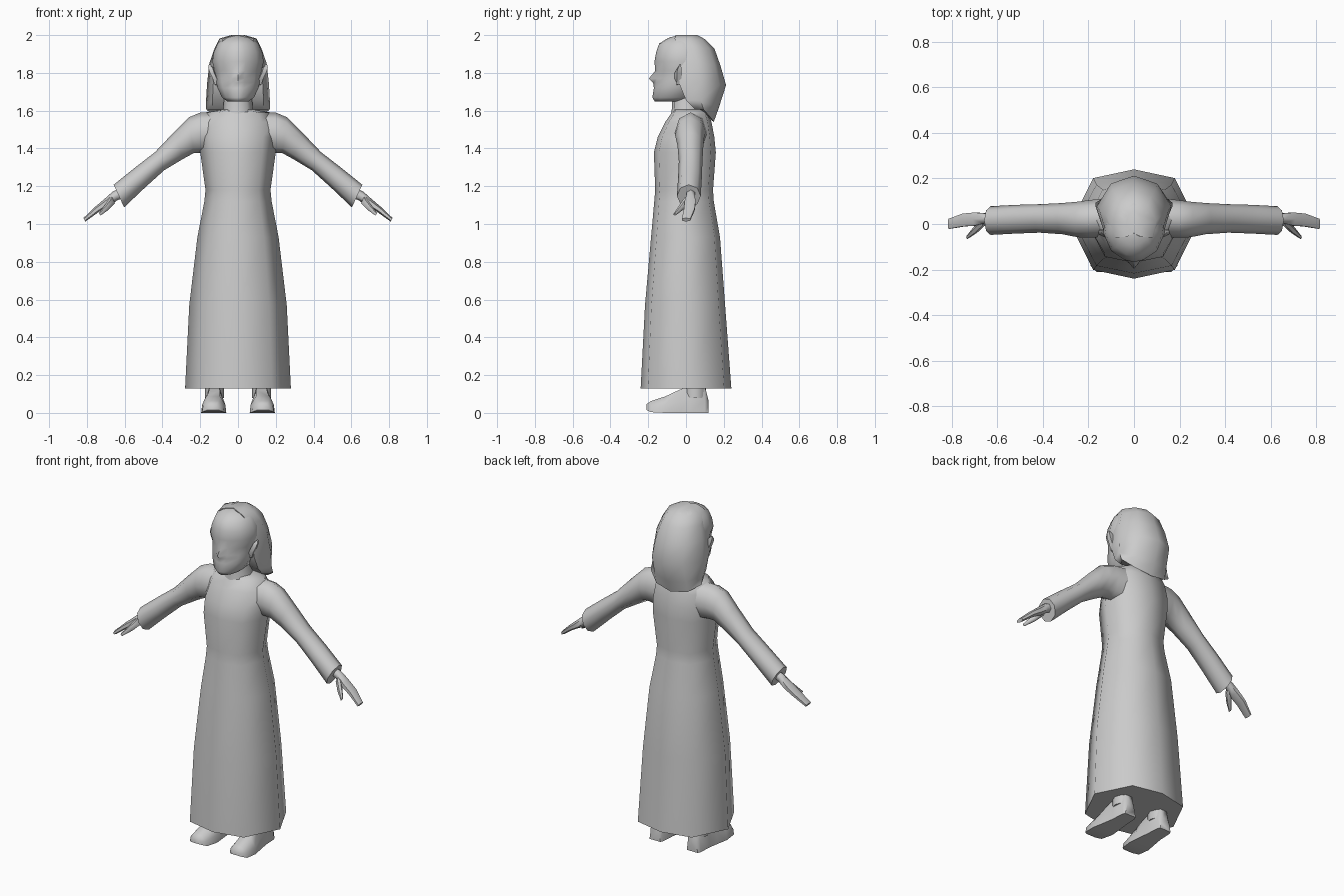
import bpy, bmesh, math
from mathutils import Vector

grey = bpy.data.materials.new("plain_grey")
grey.diffuse_color = (0.6, 0.6, 0.6, 1)


def loft(name, rings, mirror=False, angle=60):
    """Skin closed rings of equal length, cap both ends."""
    bm = bmesh.new()
    rows = [[bm.verts.new(p) for p in r] for r in rings]
    n = len(rows[0])
    for a, b in zip(rows, rows[1:]):
        for i in range(n):
            j = (i + 1) % n
            bm.faces.new((a[i], a[j], b[j], b[i]))
    bm.faces.new(rows[0][::-1])
    bm.faces.new(rows[-1])
    bmesh.ops.recalc_face_normals(bm, faces=bm.faces)
    me = bpy.data.meshes.new(name)
    bm.to_mesh(me)
    bm.free()
    ob = bpy.data.objects.new(name, me)
    bpy.context.collection.objects.link(ob)
    me.materials.append(grey)
    if mirror:
        ob.modifiers.new("mirror", 'MIRROR').use_clip = False
    bpy.ops.object.select_all(action='DESELECT')
    ob.select_set(True)
    bpy.context.view_layer.objects.active = ob
    bpy.ops.object.shade_smooth_by_angle(angle=math.radians(angle))
    return ob


def symmetric(half):
    """Close a half outline whose first and last points lie on x = 0."""
    return half + [(-x, y, z) for x, y, z in half[-2:0:-1]]


def oval(z, w, yf, yb):
    """Eight-sided body section."""
    c = (yf + yb) / 2
    h = (yb - yf) / 2
    unit = [(0, -1), (.64, -.84), (1, 0), (.64, .84), (0, 1)]
    return symmetric([(x * w, c + y * h, z) for x, y in unit])


def limb(top, bottom, y0, y1, n=8):
    """Limb section between a top and a bottom point in the xz plane."""
    t, b = Vector(top), Vector(bottom)
    c, u = (t + b) / 2, (t - b) / 2
    out = []
    for i in range(n):
        a = 2 * math.pi * i / n
        p = c + u * math.cos(a)
        out.append((p.x, (y0 + y1) / 2 + (y1 - y0) / 2 * math.sin(a), p.y))
    return out


# Robe, from hem to collar
loft("robe", [oval(*r) for r in [
    (.13, .28, -.24, .24), (.57, .258, -.217, .207), (.93, .215, -.185, .18),
    (1.12, .178, -.168, .147), (1.18, .172, -.163, .143), (1.38, .20, -.17, .158),
    (1.46, .205, -.15, .15), (1.54, .19, -.11, .135), (1.59, .165, -.075, .115),
    (1.605, .09, -.07, .10)]])

# Neck
loft("neck", [oval(*r) for r in [
    (1.55, .10, -.085, .10), (1.61, .078, -.075, .085), (1.72, .07, -.075, .08)]])

# Sleeves
loft("sleeve", [limb(*r) for r in [
    ((.10, 1.595), (.12, 1.37), -.055, .115), ((.20, 1.59), (.19, 1.375), -.06, .105),
    ((.26, 1.565), (.235, 1.375), -.058, .098), ((.34, 1.485), (.29, 1.345), -.045, .092),
    ((.44, 1.38), (.39, 1.285), -.038, .087), ((.55, 1.295), (.49, 1.195), -.042, .084),
    ((.658, 1.208), (.603, 1.088), -.048, .078)]], mirror=True)

# Hands and thumbs
loft("hand", [limb(*r, n=6) for r in [
    ((.61, 1.20), (.58, 1.15), 0, .05), ((.665, 1.17), (.64, 1.125), 0, .05),
    ((.71, 1.13), (.68, 1.095), -.012, .055), ((.76, 1.088), (.735, 1.065), -.015, .05),
    ((.818, 1.032), (.808, 1.013), -.025, .026)]], mirror=True)
loft("thumb", [limb(*r, n=6) for r in [
    ((.67, 1.15), (.65, 1.11), -.01, .03), ((.705, 1.10), (.685, 1.075), -.042, -.005),
    ((.737, 1.058), (.727, 1.045), -.066, -.05)]], mirror=True)


# Feet, from toe to heel
def foot_ring(y, xi, xo, z0, z1):
    zm, s = z0 + .5 * (z1 - z0), (xo - xi) * .25
    return [(xi, y, z0), (xo, y, z0), (xo - .005, y, zm), (xo - s, y, z1),
            (xi + s, y, z1), (xi + .005, y, zm)]


loft("foot", [foot_ring(*r) for r in [
    (-.21, .10, .165, .015, .045), (-.185, .075, .19, .004, .063),
    (-.11, .062, .195, 0, .087), (-.04, .068, .182, 0, .12),
    (.02, .075, .172, 0, .145), (.10, .08, .168, 0, .14), (.118, .088, .16, 0, .07)]],
    mirror=True)
loft("leg", [limb((.075, z), (.175, z), -.01, .105) for z in (.08, .35)], mirror=True)


# Head: narrow wedge-shaped face, fuller at the back
def head_ring(z, w, yf, yb, tip=0.0):
    yb0 = yf + tip
    d = yb - yb0
    return symmetric([(0, yf, z), (.30 * w, yb0 + .03 * d, z), (.74 * w, yb0 + .16 * d, z),
                      (w, yb0 + .42 * d, z), (.85 * w, yb0 + .8 * d, z), (0, yb, z)])


loft("head", [head_ring(*r) for r in [
    (1.648, .055, -.165, .02), (1.67, .085, -.178, .06), (1.72, .108, -.17, .09),
    (1.748, .115, -.174, .11, .008), (1.77, .118, -.197, .12, .034),
    (1.81, .124, -.163, .13, .006), (1.86, .136, -.167, .14), (1.91, .128, -.158, .13),
    (1.955, .108, -.142, .11), (1.985, .075, -.095, .09), (1.997, .035, -.05, .06)]])


# Long hair, hanging to a point at the back
def hair_ring(zs, zb, w, yf, yb):
    ym = yf + .45 * (yb - yf)
    return symmetric([(0, yf + .015, zs), (.8 * w, yf, zs), (w, ym, zs),
                      (.62 * w, yf + .86 * (yb - yf), zs + .7 * (zb - zs)), (0, yb, zb)])


loft("hair", [hair_ring(*r) for r in [
    (1.605, 1.54, .168, .05, .147), (1.655, 1.61, .169, .0, .172),
    (1.74, 1.735, .164, -.035, .212), (1.85, 1.84, .152, -.04, .182),
    (1.93, 1.93, .124, -.05, .15), (1.982, 1.975, .098, -.06, .105),
    (2.0, 2.0, .035, -.055, .06)]])

# Pointed ears
loft("ear", [[(x - .012, y0, z), (x + .012, (y0 + y1) / 2 - .006, z + .004),
              (x + .008, y1, z), (x - .02, y1, z)] for x, y0, y1, z in [
    (.112, -.052, -.035, 1.735), (.122, -.06, -.025, 1.765),
    (.138, -.06, -.024, 1.80), (.146, -.046, -.024, 1.825)]] +
    [[(.152 + dx, -.03 + dy, 1.846) for dx, dy in
      ((-.002, -.002), (.002, -.001), (.002, .002), (-.002, .002))]], mirror=True)
